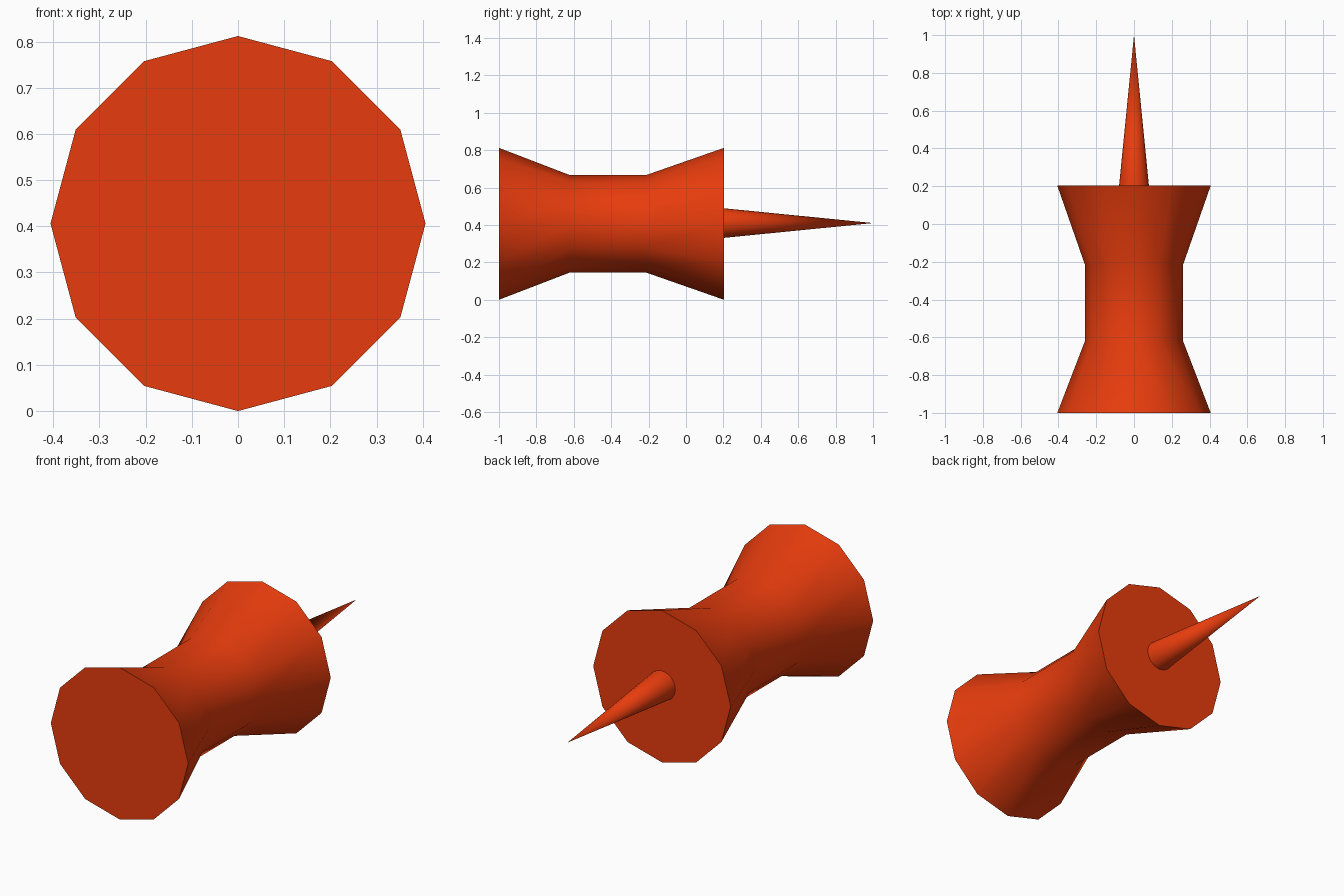
import bpy, bmesh
from math import sin, cos, pi, radians

if "Cube" in bpy.data.objects:
    bpy.data.objects.remove(bpy.data.objects["Cube"])

AXIS_Z = 0.406


def lathe(name, profile, sides, mat, z=AXIS_Z):
    """Revolve (y, radius) points around a line parallel to y; radius 0 is a tip."""
    bm = bmesh.new()
    rings = []
    for y, r in profile:
        if r == 0:
            rings.append([bm.verts.new((0, y, z))] * sides)
        else:
            rings.append([bm.verts.new((r * cos(2 * pi * i / sides), y,
                                        z + r * sin(2 * pi * i / sides)))
                          for i in range(sides)])
    for a, b in zip(rings, rings[1:]):
        for i in range(sides):
            j = (i + 1) % sides
            quad = [a[i], a[j], b[j], b[i]]
            bm.faces.new(list(dict.fromkeys(quad)))
    for ring in (rings[0], rings[-1]):
        if ring[0] is not ring[1]:
            bm.faces.new(ring)
    bmesh.ops.recalc_face_normals(bm, faces=bm.faces)
    mesh = bpy.data.meshes.new(name)
    bm.to_mesh(mesh)
    bm.free()
    obj = bpy.data.objects.new(name, mesh)
    bpy.context.collection.objects.link(obj)
    mesh.materials.append(mat)
    bpy.ops.object.select_all(action='DESELECT')
    obj.select_set(True)
    bpy.context.view_layer.objects.active = obj
    bpy.ops.object.shade_smooth_by_angle(angle=radians(50))
    return obj


red = bpy.data.materials.new("orange_red")
red.diffuse_color = (0.8, 0.045, 0.004, 1)
red.use_nodes = True
red.node_tree.nodes["Principled BSDF"].inputs["Base Color"].default_value = red.diffuse_color

# Waisted twelve-sided handle
lathe("pin_handle",
      [(-1.0, 0.406), (-0.62, 0.26), (-0.215, 0.26), (0.203, 0.406)], 12, red)

# Pointed needle
lathe("pin_needle", [(0.203, 0.079), (1.0, 0)], 16, red, z=0.41)
